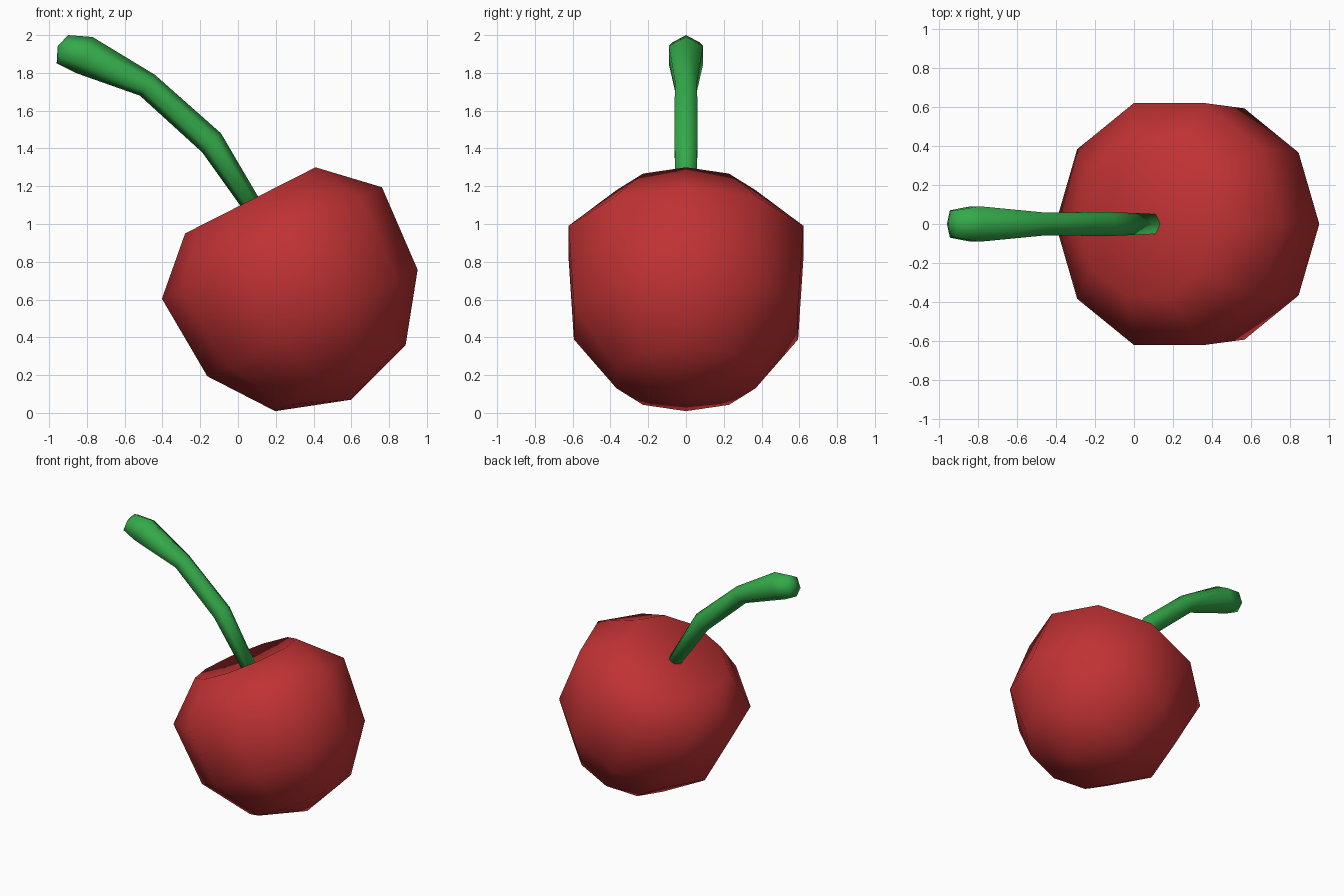
import bpy, math
from mathutils import Vector

if "Cube" in bpy.data.objects:
    bpy.data.objects.remove(bpy.data.objects["Cube"])


def material(name, rgb):
    m = bpy.data.materials.new(name)
    m.diffuse_color = (*rgb, 1)
    m.use_nodes = True
    m.node_tree.nodes["Principled BSDF"].inputs["Base Color"].default_value = m.diffuse_color
    return m


def skin(name, rings, start, end, mat):
    """Join rings of equal size, closing each end with a fan to a pole point."""
    n = len(rings[0])
    verts = [v for r in rings for v in r] + [start, end]
    s, e = len(verts) - 2, len(verts) - 1
    last = (len(rings) - 1) * n
    faces = []
    for i in range(n):
        j = (i + 1) % n
        faces.append((s, j, i))
        faces.append((e, last + i, last + j))
        for k in range(0, last, n):
            faces.append((k + i, k + j, k + n + j, k + n + i))
    me = bpy.data.meshes.new(name)
    me.from_pydata(verts, [], faces)
    me.materials.append(mat)
    me.shade_smooth()
    me.update()
    ob = bpy.data.objects.new(name, me)
    bpy.context.collection.objects.link(ob)
    return ob


red = material("cherry red", (0.53, 0.032, 0.034))
green = material("stem green", (0.034, 0.40, 0.068))
Y = Vector((0, 1, 0))

# Fruit: ten-sided lathe on a tilted axis, with a shallow dimple on top
pole = Vector((0.60, 0, 0.07))
axis = Vector((-0.452, 0, 0.892))
side = Vector((0.892, 0, 0.452))
profile = [(0.387, 0.128), (0.624, 0.455), (0.653, 0.93), (0.387, 1.183)]
rings = []
for r, h in profile:
    rings.append([pole + axis * h + side * (r * math.cos(a)) + Y * (r * math.sin(a))
                  for a in (math.tau * i / 10 for i in range(10))])
skin("fruit", rings, pole, pole + axis * 1.12, red)

# Stem: six-sided tube, each ring set by its upper and lower edge points (x, z)
edges = [((0.165, 1.045), (0.06, 1.03)),
         ((-0.09, 1.48), (-0.19, 1.38)),
         ((-0.44, 1.79), (-0.52, 1.68)),
         ((-0.77, 1.99), (-0.86, 1.80)),
         ((-0.90, 2.00), (-0.96, 1.85))]
rings = []
for (x1, z1), (x2, z2) in edges:
    top, bottom = Vector((x1, 0, z1)), Vector((x2, 0, z2))
    mid, up = (top + bottom) / 2, (top - bottom) / 2
    rad = max(up.length, 0.058)
    rings.append([mid + up * math.cos(a) + Y * (rad * math.sin(a))
                  for a in (math.tau * i / 6 for i in range(6))])
# Ring order runs so that faces point outward
rings = [[r[0]] + r[:0:-1] for r in rings]
skin("stem", rings, Vector((0.115, 0, 1.03)), Vector((-0.955, 0, 1.94)), green)

# Make all normals face outward
import bmesh
for ob in bpy.data.objects:
    bm = bmesh.new()
    bm.from_mesh(ob.data)
    bmesh.ops.recalc_face_normals(bm, faces=bm.faces)
    bm.to_mesh(ob.data)
    bm.free()
